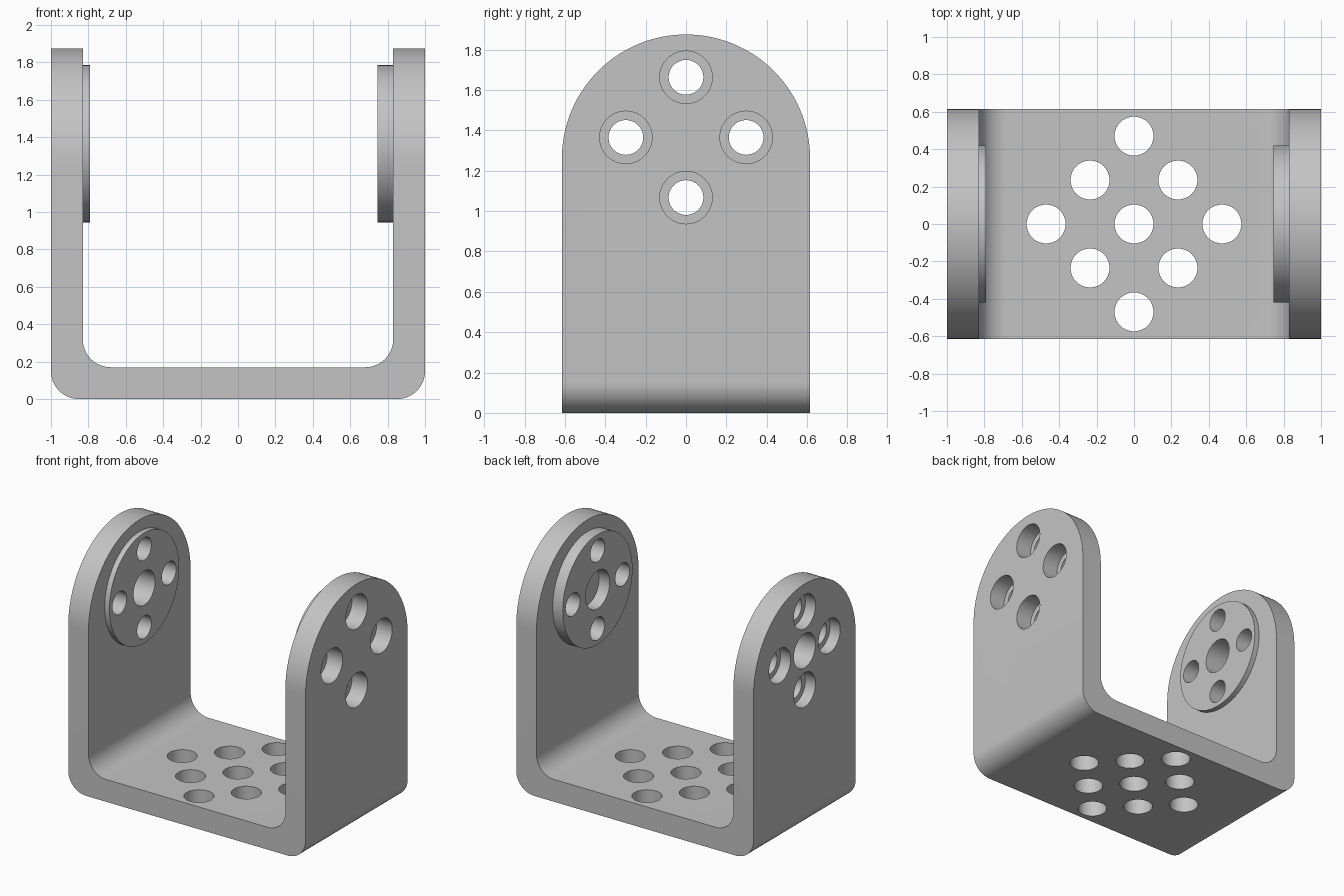
import bpy, bmesh, math
from mathutils import Vector, Matrix

if "Cube" in bpy.data.objects:
    bpy.data.objects.remove(bpy.data.objects["Cube"], do_unlink=True)

WALL, HALF_W, TOP, FILLET = 0.17, 0.615, 1.875, 0.15
HUB_Z, HUB_R = 1.365, 0.42
BOLT_RING, BOLT_R, BORE_R = 0.298, 0.086, 0.13

metal = bpy.data.materials.new("grey metal")
metal.use_nodes = True
metal.diffuse_color = (0.55, 0.55, 0.55, 1)
metal.node_tree.nodes["Principled BSDF"].inputs["Base Color"].default_value = metal.diffuse_color


def arc(cx, cz, r, start, end, steps):
    angles = [math.radians(start + (end - start) * i / steps) for i in range(steps + 1)]
    return [(cx + r * math.cos(a), cz + r * math.sin(a)) for a in angles]


def finish(name, bm):
    bmesh.ops.recalc_face_normals(bm, faces=bm.faces)
    mesh = bpy.data.meshes.new(name)
    bm.to_mesh(mesh)
    bm.free()
    mesh.materials.append(metal)
    obj = bpy.data.objects.new(name, mesh)
    bpy.context.collection.objects.link(obj)
    return obj


def prism(name, profile, place, sweep):
    """Extrude a closed 2D profile, centred, along the sweep vector."""
    bm = bmesh.new()
    face = bm.faces.new([bm.verts.new(place(*p) - sweep / 2) for p in profile])
    ext = bmesh.ops.extrude_face_region(bm, geom=[face])
    verts = [v for v in ext["geom"] if isinstance(v, bmesh.types.BMVert)]
    bmesh.ops.translate(bm, verts=verts, vec=sweep)
    return finish(name, bm)


def rod(name, r, start, end):
    """Cylinder between two points."""
    start, end = Vector(start), Vector(end)
    axis = end - start
    turn = axis.to_track_quat("Z", "Y").to_matrix().to_4x4()
    bm = bmesh.new()
    bmesh.ops.create_cone(bm, cap_ends=True, segments=64, radius1=r, radius2=r, depth=axis.length,
                          matrix=Matrix.Translation((start + end) / 2) @ turn)
    return finish(name, bm)


def combine(tool, operation):
    mod = bracket.modifiers.new("boolean", "BOOLEAN")
    mod.operation, mod.solver, mod.object = operation, "EXACT", tool
    bpy.context.view_layer.objects.active = bracket
    bpy.ops.object.modifier_apply(modifier=mod.name)
    bpy.data.objects.remove(tool, do_unlink=True)


# U-shaped strip with rounded corners
inner = 1 - WALL
outline = [(-1, TOP + 0.1)] + arc(FILLET - 1, FILLET, FILLET, 180, 270, 16)
outline += arc(1 - FILLET, FILLET, FILLET, 270, 360, 16) + [(1, TOP + 0.1), (inner, TOP + 0.1)]
outline += arc(inner - FILLET, WALL + FILLET, FILLET, 0, -90, 16)
outline += arc(FILLET - inner, WALL + FILLET, FILLET, -90, -180, 16) + [(-inner, TOP + 0.1)]
bracket = prism("bracket", outline, lambda x, z: Vector((x, 0, z)), Vector((0, 1.5, 0)))

# Round-topped side silhouette
arch = [(-HALF_W, -0.2), (HALF_W, -0.2)] + arc(0, TOP - HALF_W, HALF_W, 0, 180, 64)
combine(prism("arch", arch, lambda y, z: Vector((0, y, z)), Vector((2.4, 0, 0))), "INTERSECT")

# Hub discs inside both arms: side, disc thickness, counterbore depth
for side, thick, bore in ((-1, 0.04, 0.085), (1, 0.085, 0.13)):
    face = inner - thick
    combine(rod("hub", HUB_R, (side * face, 0, HUB_Z), (side * (inner + 0.05), 0, HUB_Z)), "UNION")
    # Bolt holes with counterbores on the outside
    for dy, dz in ((1, 0), (0, 1), (-1, 0), (0, -1)):
        y, z = dy * BOLT_RING, HUB_Z + dz * BOLT_RING
        combine(rod("bolt", BOLT_R, (side * 0.5, y, z), (side * 1.2, y, z)), "DIFFERENCE")
        combine(rod("bore", BORE_R, (side * (1 - bore), y, z), (side * 1.2, y, z)), "DIFFERENCE")

# Centre holes: through the right arm, blind in the left hub
combine(rod("through", 0.13, (-0.5, 0, HUB_Z), (-1.2, 0, HUB_Z)), "DIFFERENCE")
combine(rod("blind", 0.145, (0.5, 0, HUB_Z), (inner + 0.005, 0, HUB_Z)), "DIFFERENCE")

# Diamond grid of holes in the base
step = 0.235
for i in (-1, 0, 1):
    for j in (-1, 0, 1):
        x, y = (i + j) * step, (i - j) * step
        combine(rod("base_hole", 0.104, (x, y, -0.2), (x, y, 0.4)), "DIFFERENCE")

bpy.ops.object.select_all(action="DESELECT")
bracket.select_set(True)
bpy.context.view_layer.objects.active = bracket
bpy.ops.object.shade_smooth_by_angle(angle=math.radians(30))
